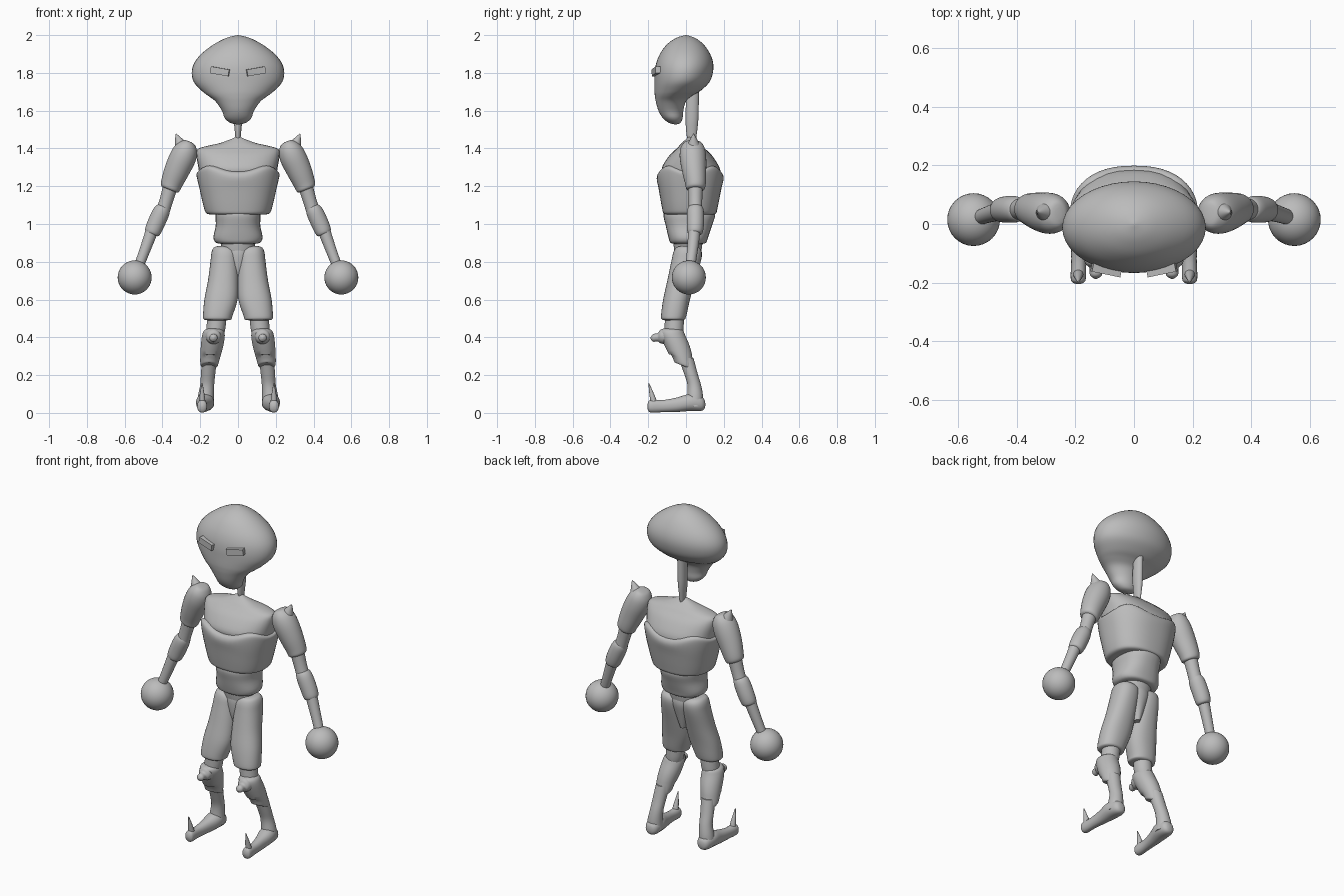
import bpy, bmesh, math
from mathutils import Vector, Matrix

grey = bpy.data.materials.new("plain_grey")
grey.diffuse_color = (0.5, 0.5, 0.5, 1)


def finish(name, bm, mirror=False, angle=40):
    bmesh.ops.recalc_face_normals(bm, faces=bm.faces)
    mesh = bpy.data.meshes.new(name)
    bm.to_mesh(mesh)
    bm.free()
    mesh.materials.append(grey)
    ob = bpy.data.objects.new(name, mesh)
    bpy.context.collection.objects.link(ob)
    bpy.ops.object.select_all(action='DESELECT')
    bpy.context.view_layer.objects.active = ob
    ob.select_set(True)
    bpy.ops.object.shade_smooth_by_angle(angle=math.radians(angle))
    if mirror:
        mod = ob.modifiers.new("mirror", 'MIRROR')
        mod.use_mirror_merge = False
    return ob


def spline(rows, steps):
    """Smooth the list of (x, y, z, ru, rv) sections."""
    out = []
    for i in range(len(rows) - 1):
        a, b = rows[max(i - 1, 0)], rows[i]
        c, d = rows[i + 1], rows[min(i + 2, len(rows) - 1)]
        for s in range(steps):
            t = s / steps
            out.append([0.5 * (2*q + (r-p)*t + (2*p-5*q+4*r-w)*t*t + (3*q-p-3*r+w)*t**3)
                        for p, q, r, w in zip(a, b, c, d)])
    return out + [list(rows[-1])]


def loft(name, rows, along=(0, 0, 1), axis=(0, 1, 0), mirror=False,
         n=32, steps=4, power=1.0, shape=None):
    """Skin elliptical sections set across one direction."""
    t, v = Vector(along).normalized(), Vector(axis)
    u = v.cross(t).normalized()
    bm, rings = bmesh.new(), []
    for x, y, z, ru, rv in spline(rows, steps):
        ring = []
        for k in range(n):
            a = math.tau * k / n
            c, s = math.cos(a), math.sin(a)
            p = Vector((x, y, z)) \
                + u * max(ru, .002) * math.copysign(abs(c)**power, c) \
                + v * max(rv, .002) * math.copysign(abs(s)**power, s)
            ring.append(bm.verts.new(shape(p, a) if shape else p))
        rings.append(ring)
    for r, q in zip(rings, rings[1:]):
        for k in range(n):
            bm.faces.new((r[k], r[(k+1) % n], q[(k+1) % n], q[k]))
    bm.faces.new(rings[0])
    bm.faces.new(rings[-1])
    return finish(name, bm, mirror)


# Head and neck
loft("head", [
    (0, -.055, 1.527, .004, .004), (0, -.06, 1.535, .04, .03), (0, -.07, 1.56, .07, .052),
    (0, -.08, 1.60, .085, .066), (0, -.08, 1.65, .12, .08), (0, -.065, 1.68, .16, .1),
    (0, -.045, 1.705, .192, .122), (0, -.022, 1.75, .233, .145), (0, -.012, 1.80, .245, .154),
    (0, -.007, 1.85, .233, .151), (0, -.005, 1.90, .195, .133), (0, -.004, 1.95, .13, .098),
    (0, -.002, 1.985, .062, .05), (0, 0, 2.0, .003, .003)], n=40)
loft("neck", [(0, .03, 1.44, .012, .022), (0, .03, 1.5, .018, .03), (0, .032, 1.57, .023, .034),
              (0, .035, 1.72, .023, .034)])

# Eye plates
bm = bmesh.new()
m = (Matrix.Translation((.095, -.157, 1.808)) @ Matrix.Rotation(.2, 4, 'Z')
     @ Matrix.Rotation(-.17, 4, 'Y') @ Matrix.Diagonal((.1, .03, .036, 1)))
bmesh.ops.create_cube(bm, size=1, matrix=m)
finish("eyes", bm, True)


# Torso: the top rim of the rib cage dips at the front, back and sides
def rim(p, a):
    if p.z > 1.2:
        p.z -= .016 * math.cos(4 * a) * min(1, (p.z - 1.2) / .07)
    return p


loft("shoulder_yoke", [
    (0, .03, 1.26, .205, .155), (0, .025, 1.30, .21, .152), (0, .025, 1.36, .22, .115),
    (0, .025, 1.395, .215, .08), (0, .025, 1.413, .165, .062), (0, .022, 1.43, .09, .043),
    (0, .02, 1.463, .004, .005)], power=.85)
loft("rib_cage", [
    (0, .02, 1.05, .13, .115), (0, .02, 1.055, .165, .138), (0, .02, 1.085, .18, .147),
    (0, .021, 1.17, .2, .163), (0, .022, 1.25, .216, .177), (0, .022, 1.285, .218, .168),
    (0, .022, 1.295, .19, .14)], n=48, power=.85, shape=rim)
loft("abdomen", [
    (0, .012, .895, .09, .075), (0, .012, .902, .118, .095), (0, .012, .93, .13, .105),
    (0, .015, .99, .118, .122), (0, .018, 1.05, .118, .137), (0, .018, 1.09, .1, .12)], power=.85)
loft("waist", [(0, .01, .8, .05, .055), (0, .01, .85, .085, .07), (0, .01, .92, .092, .08)])
loft("pelvis", [(0, .005, .68, .02, .04), (0, .005, .76, .05, .062), (0, .01, .83, .075, .074),
                (0, .01, .87, .08, .07)])

# Legs
loft("thighs", [
    (.108, -.067, .49, .05, .045), (.108, -.067, .495, .072, .06), (.107, -.065, .515, .078, .067),
    (.09, -.05, .6, .088, .071), (.078, -.025, .7, .081, .074), (.072, 0, .8, .074, .078),
    (.07, .008, .85, .07, .075), (.075, .008, .875, .053, .06), (.078, .008, .883, .03, .035)],
    mirror=True, power=.9)
loft("knees", [(.13, -.07, .38, .04, .045), (.118, -.063, .44, .05, .05),
               (.11, -.062, .53, .05, .05)], mirror=True)
loft("shin_guards", [
    (.152, -.008, .245, .03, .035), (.152, -.01, .25, .044, .05), (.15, -.016, .275, .05, .055),
    (.138, -.045, .35, .059, .066), (.13, -.07, .41, .06, .066), (.128, -.075, .438, .05, .058),
    (.127, -.075, .448, .025, .03)], mirror=True,
    shape=lambda p, a: p - Vector((0, 0, .018 * math.sin(a))) if p.z < .3 else p)
loft("knee_spikes", [
    (.13, -.1, .405, .045, .045), (.13, -.135, .405, .036, .036), (.13, -.15, .4, .022, .022),
    (.13, -.175, .397, .02, .02), (.13, -.187, .396, .004, .004)],
    along=(0, -1, 0), axis=(1, 0, 0), mirror=True, n=20)
loft("ankles", [
    (.172, .045, .035, .046, .045), (.17, .048, .09, .042, .042), (.163, .043, .15, .037, .036),
    (.158, .025, .21, .038, .036), (.15, .0, .29, .04, .04)], mirror=True)
loft("feet", [
    (.172, .102, .045, .008, .008), (.172, .096, .046, .027, .026), (.172, .075, .05, .04, .04),
    (.175, .02, .055, .045, .047), (.182, -.05, .043, .038, .034), (.188, -.12, .036, .032, .026),
    (.19, -.185, .035, .033, .026), (.19, -.2, .035, .022, .018), (.19, -.205, .035, .004, .004)],
    along=(0, -1, 0), axis=(-1, 0, 0), mirror=True, power=.9)
loft("toe_spikes", [(.19, -.168, .04, .019, .019), (.19, -.175, .075, .016, .016),
                    (.19, -.187, .12, .009, .009), (.19, -.197, .157, .002, .002)],
     mirror=True, n=16)

# Arms
DOWN = (.4, 0, -1)
loft("upper_arms", [
    (.258, .035, 1.437, .012, .02), (.26, .035, 1.43, .035, .045), (.272, .035, 1.40, .06, .064),
    (.293, .037, 1.35, .07, .07), (.325, .043, 1.28, .066, .064), (.352, .05, 1.215, .057, .055),
    (.361, .05, 1.187, .05, .048), (.364, .05, 1.18, .03, .03)], along=DOWN, mirror=True)
loft("shoulder_spikes", [
    (.28, .04, 1.36, .05, .05), (.295, .04, 1.4, .043, .043), (.308, .04, 1.43, .028, .028),
    (.322, .04, 1.462, .011, .011), (.329, .04, 1.478, .002, .002)],
    along=(.4, 0, 1), mirror=True, n=20)
loft("elbows", [(.355, .05, 1.21, .04, .04), (.378, .05, 1.13, .036, .036),
                (.4, .05, 1.06, .036, .036)], along=DOWN, mirror=True)
loft("forearms", [
    (.392, .05, 1.095, .022, .025), (.395, .05, 1.088, .036, .038), (.408, .05, 1.06, .045, .045),
    (.435, .05, 1.0, .046, .045), (.454, .048, .955, .041, .04), (.458, .048, .945, .025, .025)],
    along=DOWN, mirror=True)
loft("wrists", [(.45, .046, .98, .034, .033), (.49, .035, .87, .029, .029),
                (.535, .02, .75, .025, .025)], along=DOWN, mirror=True)
bm = bmesh.new()
bmesh.ops.create_uvsphere(bm, u_segments=32, v_segments=20, radius=.09,
                          matrix=Matrix.Translation((.547, .015, .717)))
finish("ball_hands", bm, True)
